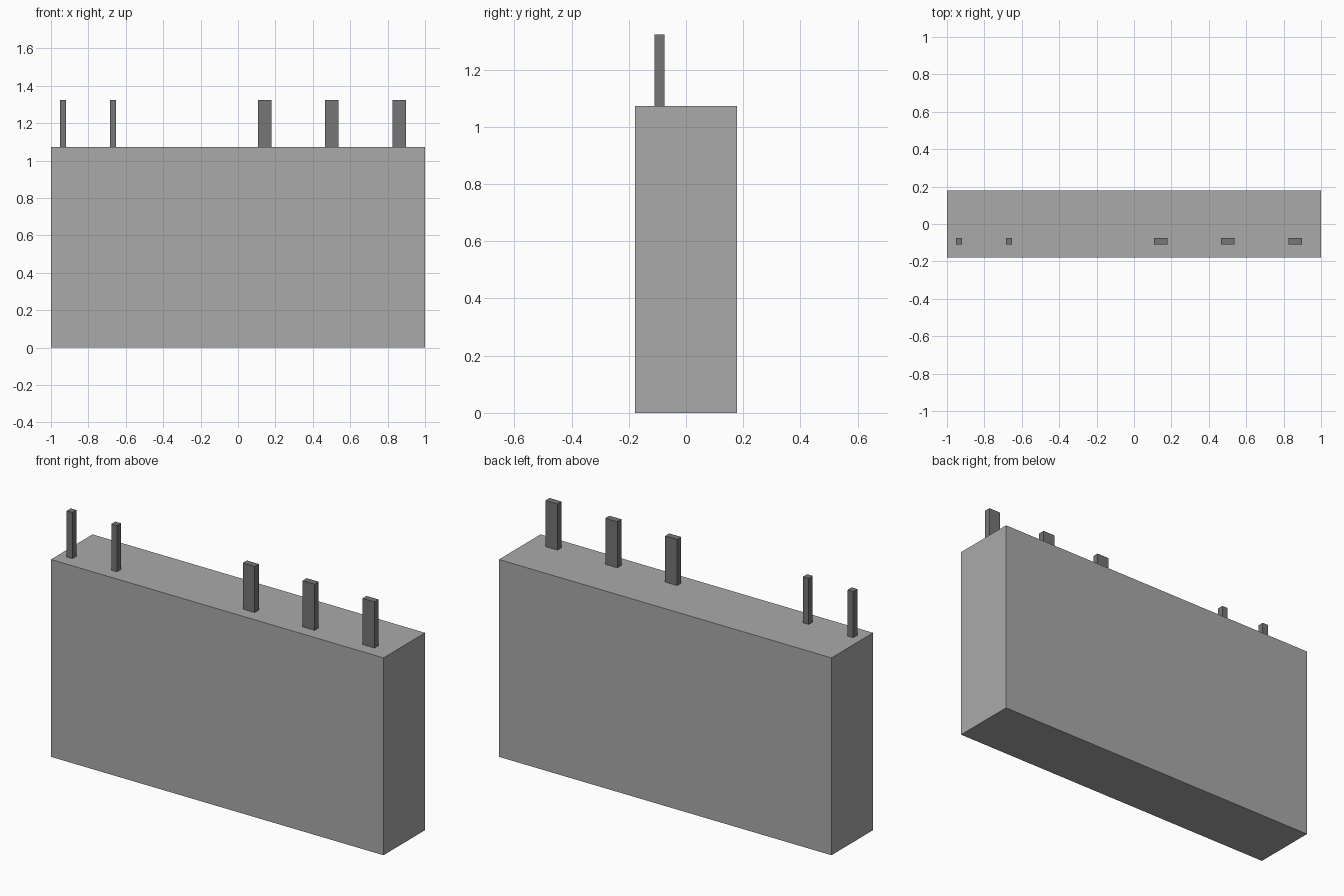
import bpy

# Remove the default cube
old = bpy.data.objects.get("Cube")
if old:
    bpy.data.objects.remove(old, do_unlink=True)


def make_material(name, grey):
    mat = bpy.data.materials.new(name)
    mat.use_nodes = True
    colour = (grey, grey, grey, 1.0)
    mat.diffuse_color = colour
    mat.node_tree.nodes["Principled BSDF"].inputs["Base Color"].default_value = colour
    return mat


def add_box(name, x, y, z_min, z_max, width, depth, mat):
    bpy.ops.mesh.primitive_cube_add(size=1, location=(x, y, (z_min + z_max) / 2))
    box = bpy.context.object
    box.name = name
    box.scale = (width, depth, z_max - z_min)
    bpy.ops.object.transform_apply(location=False, rotation=False, scale=True)
    box.data.materials.append(mat)
    return box


body_grey = make_material("light grey", 0.40)
pin_grey = make_material("dark grey", 0.18)

BODY_TOP, PIN_TOP = 1.073, 1.324
PIN_Y, PIN_DEPTH = -0.093, 0.035

# Rectangular housing
add_box("housing", 0, 0, 0, BODY_TOP, 2.0, 0.357, body_grey)

# Two narrow pins on the right, three wide pins on the left
for i, x in enumerate((-0.936, -0.668), 1):
    add_box(f"narrow_pin_{i}", x, PIN_Y, BODY_TOP, PIN_TOP, 0.034, PIN_DEPTH, pin_grey)
for i, x in enumerate((0.142, 0.502, 0.862), 1):
    add_box(f"wide_pin_{i}", x, PIN_Y, BODY_TOP, PIN_TOP, 0.072, PIN_DEPTH, pin_grey)
